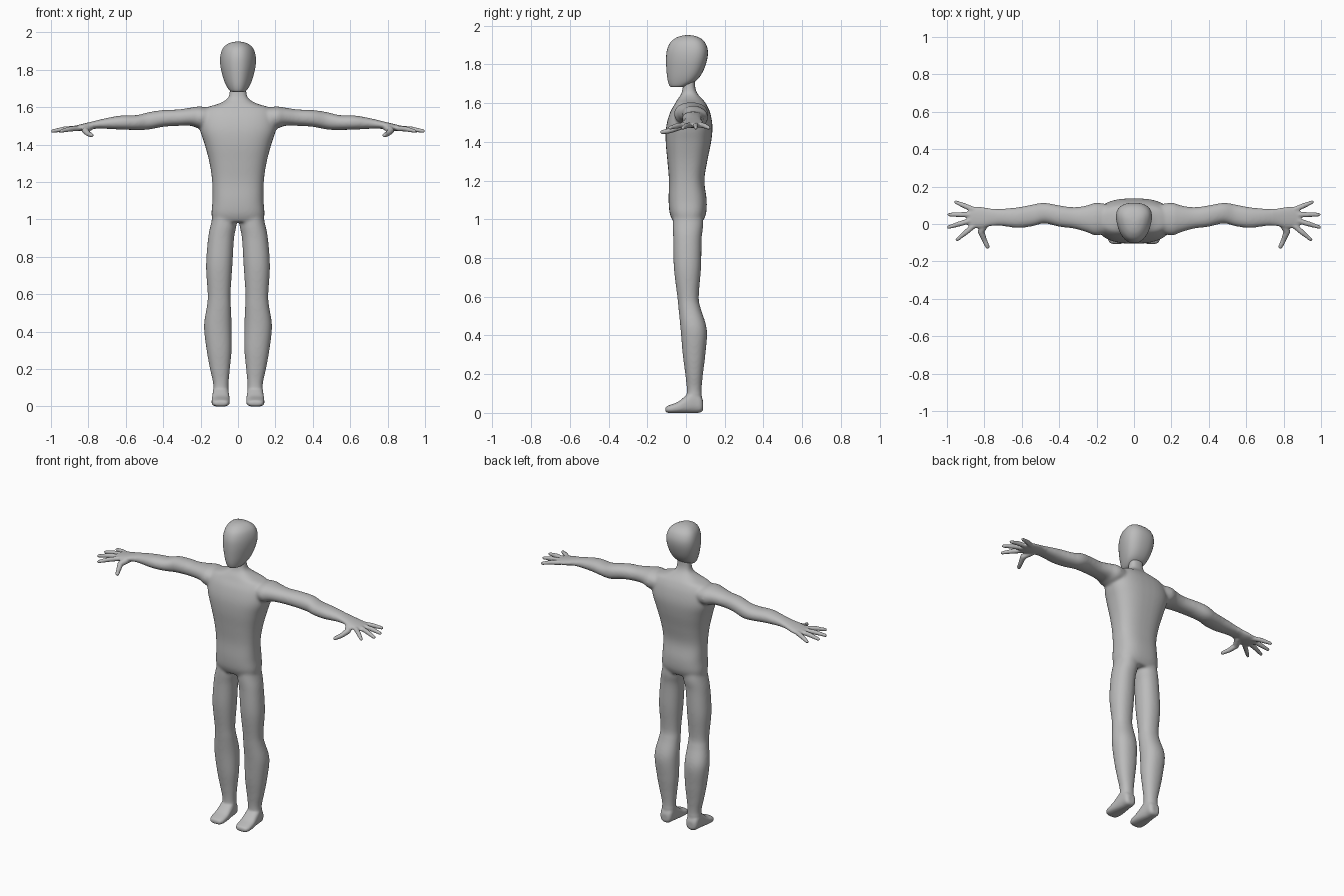
import bpy, bmesh
from math import cos, sin, pi, copysign
from mathutils import Vector

cube = bpy.data.objects.get("Cube")
if cube:
    bpy.data.objects.remove(cube)

grey = bpy.data.materials.new("plain grey")
grey.use_nodes = True
tone = (0.5, 0.5, 0.5, 1)
grey.diffuse_color = tone
grey.node_tree.nodes["Principled BSDF"].inputs["Base Color"].default_value = tone


def spline(rows, steps=5):
    """Smoothly interpolate the rows of a section list."""
    out = []
    for i in range(len(rows) - 1):
        a, b = rows[max(i - 1, 0)], rows[i]
        c, d = rows[i + 1], rows[min(i + 2, len(rows) - 1)]
        for k in range(steps):
            t = k / steps
            out.append([q + t * (r - p + t * (2 * p - 5 * q + 4 * r - s
                        + t * (3 * (q - r) + s - p))) / 2
                        for p, q, r, s in zip(a, b, c, d)])
    return out + [rows[-1]]


def loft(bm, rows, axis, side=1, power=2.2, taper=0, count=36):
    """Skin rounded sections (t, u_min, u_max, v_min, v_max) along an axis."""
    rings = []
    for t, u0, u1, v0, v1 in spline(rows):
        ring = []
        for i in range(count):
            a = 2 * pi * i / count
            cu = copysign(abs(cos(a)) ** (2 / power), cos(a))
            cv = copysign(abs(sin(a)) ** (2 / power), sin(a))
            u = (u0 + u1) / 2 + (u1 - u0) / 2 * cu * (1 + taper * cv)
            v = (v0 + v1) / 2 + (v1 - v0) / 2 * cv
            x, y, z = {"x": (t, u, v), "y": (u, t, v), "z": (u, v, t)}[axis]
            ring.append(bm.verts.new((x * side, y, z)))
        rings.append(ring)
    for low, high in zip(rings, rings[1:]):
        for i in range(count):
            j = (i + 1) % count
            bm.faces.new((low[i], low[j], high[j], high[i]))
    bm.faces.new(rings[0][::-1])
    bm.faces.new(rings[-1])


def finger(bm, points, radii, side):
    """Chain of tapered segments with round joints."""
    pts = [Vector((x * side, y, z)) for x, y, z in points]
    for p, r in zip(pts, radii):
        ball = bmesh.ops.create_icosphere(bm, subdivisions=2, radius=r)
        bmesh.ops.translate(bm, verts=ball["verts"], vec=p)
    for p, q, r, s in zip(pts, pts[1:], radii, radii[1:]):
        cone = bmesh.ops.create_cone(bm, cap_ends=True, segments=16,
                                     radius1=r, radius2=s, depth=(q - p).length)
        turn = (q - p).to_track_quat("Z", "Y").to_matrix()
        bmesh.ops.rotate(bm, verts=cone["verts"], matrix=turn)
        bmesh.ops.translate(bm, verts=cone["verts"], vec=(p + q) / 2)


def finish(bm, name):
    bmesh.ops.recalc_face_normals(bm, faces=bm.faces)
    mesh = bpy.data.meshes.new(name)
    bm.to_mesh(mesh)
    bm.free()
    mesh.materials.append(grey)
    obj = bpy.data.objects.new(name, mesh)
    bpy.context.collection.objects.link(obj)
    bpy.ops.object.select_all(action="DESELECT")
    obj.select_set(True)
    bpy.context.view_layer.objects.active = obj
    bpy.ops.object.shade_smooth()
    return obj


# Torso and neck: height, half width, front, back
torso = [(.985, .135, -.065, .085), (1.03, .142, -.084, .104),
         (1.1, .137, -.09, .107), (1.2, .138, -.088, .095),
         (1.3, .152, -.096, .11), (1.4, .178, -.105, .13),
         (1.48, .203, -.102, .137), (1.55, .2, -.083, .125),
         (1.595, .175, -.058, .105), (1.618, .105, -.045, .087),
         (1.645, .058, -.026, .062), (1.68, .045, -.017, .048),
         (1.75, .045, -.015, .048)]
# Leg: height, inner, outer, front, back
leg = [(1.08, .025, .12, -.06, .08), (.98, .008, .144, -.068, .09),
       (.9, .021, .16, -.066, .081), (.75, .03, .171, -.063, .078),
       (.6, .04, .162, -.045, .066), (.54, .038, .166, -.039, .076),
       (.43, .034, .182, -.028, .108), (.3, .034, .168, -.017, .1),
       (.2, .043, .15, -.004, .088), (.12, .05, .133, .004, .081),
       (.05, .05, .135, .0, .084)]
# Foot: depth, inner, outer, sole, top
foot = [(.089, .07, .115, .015, .06), (.075, .055, .13, .002, .09),
        (.04, .05, .135, -.001, .12), (0, .046, .138, -.001, .09),
        (-.04, .044, .141, -.001, .058), (-.08, .046, .14, -.001, .042),
        (-.1, .055, .13, .002, .034), (-.107, .07, .115, .009, .025)]
# Arm and palm: reach, front, back, bottom, top
arm = [(.12, -.04, .1, 1.5, 1.59), (.2, -.062, .115, 1.485, 1.604),
       (.25, -.045, .1, 1.5, 1.598), (.32, -.025, .09, 1.5, 1.588),
       (.4, -.015, .1, 1.495, 1.585), (.48, .003, .114, 1.48, 1.573),
       (.54, -.012, .105, 1.478, 1.558), (.62, -.022, .09, 1.48, 1.556),
       (.7, -.012, .083, 1.484, 1.543), (.76, -.01, .082, 1.485, 1.528),
       (.81, -.022, .09, 1.476, 1.516), (.86, -.022, .092, 1.472, 1.504),
       (.885, -.012, .085, 1.474, 1.498)]
# Fingers: root and tip
fingers = [((.855, -.008), (.945, -.083)), ((.87, .02), (.991, -.017)),
           ((.87, .05), (.988, .05)), ((.855, .076), (.953, .117))]

body = bmesh.new()
loft(body, [(z, -w, w, f, b) for z, w, f, b in torso], "z", power=2.6)
for side in (-1, 1):
    loft(body, leg, "z", side)
    loft(body, foot, "y", side, power=2.6)
    loft(body, arm, "x", side)
    for (x0, y0), (x1, y1) in fingers:
        middle = ((x0 + x1) / 2, (y0 + y1) / 2, 1.483)
        finger(body, [(x0, y0, 1.487), middle, (x1, y1, 1.472)],
               (.015, .014, .01), side)
    finger(body, [(.79, .01, 1.495), (.818, -.04, 1.475), (.8, -.085, 1.457),
                  (.783, -.122, 1.45)], (.02, .018, .014, .012), side)

# Fuse the body into one skin, soften the joints more than the hands
figure = finish(body, "body")
skin = figure.modifiers.new("skin", "REMESH")
skin.mode = "VOXEL"
skin.voxel_size = 0.006
skin.use_smooth_shade = True
bpy.ops.object.modifier_apply(modifier=skin.name)
core = figure.vertex_groups.new(name="core")
core.add([v.index for v in figure.data.vertices
          if abs(v.co.x) < .74 and v.co.z > .1], 1, "REPLACE")
for label, rounds, group in (("joints", 25, "core"), ("all", 3, "")):
    soft = figure.modifiers.new(label, "SMOOTH")
    soft.iterations = rounds
    soft.vertex_group = group
    bpy.ops.object.modifier_apply(modifier=soft.name)
bpy.ops.object.shade_smooth()

# Head: height, half width, front, back, narrowing toward the face
head = [(1.682, .022, -.072, -.02), (1.687, .04, -.084, .0),
        (1.715, .06, -.094, .052), (1.76, .077, -.1, .086),
        (1.82, .09, -.103, .108), (1.87, .091, -.099, .113),
        (1.91, .08, -.083, .1), (1.935, .058, -.055, .075),
        (1.947, .032, -.025, .045), (1.951, .006, .002, .016)]
skull = bmesh.new()
loft(skull, [(z, -w, w, f, b) for z, w, f, b in head], "z",
     power=2.35, taper=.25)
finish(skull, "head")
